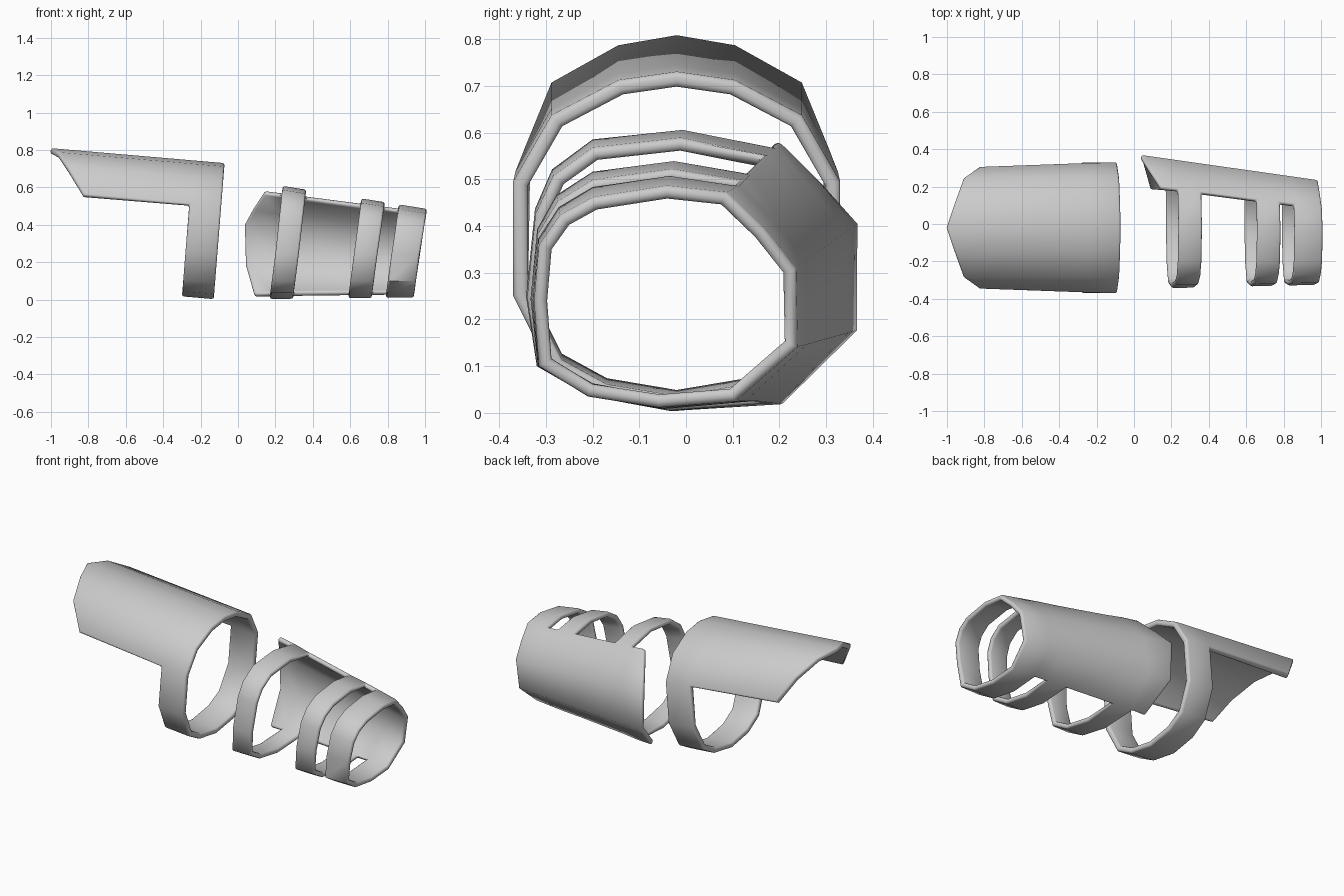
import bpy
from math import radians

if "Cube" in bpy.data.objects:
    bpy.data.objects.remove(bpy.data.objects["Cube"], do_unlink=True)

grey = bpy.data.materials.new("plain_grey")
grey.use_nodes = True
grey.diffuse_color = (0.6, 0.6, 0.6, 1)
grey.node_tree.nodes["Principled BSDF"].inputs["Base Color"].default_value = grey.diffuse_color


def guard(name, rows, cols, point, keep, thickness):
    """Closed loop of rows swept over columns; keep(r, c) chooses the faces."""
    verts = [point(r, c) for r in range(rows) for c in range(cols)]
    faces = []
    for r in range(rows):
        n = (r + 1) % rows
        for c in range(cols - 1):
            if keep(r, c):
                faces.append((r * cols + c, r * cols + c + 1, n * cols + c + 1, n * cols + c))
    used = sorted({i for f in faces for i in f})
    index = {v: i for i, v in enumerate(used)}
    mesh = bpy.data.meshes.new(name)
    mesh.from_pydata([verts[i] for i in used], [], [[index[i] for i in f] for f in faces])
    mesh.materials.append(grey)
    obj = bpy.data.objects.new(name, mesh)
    bpy.context.collection.objects.link(obj)
    solid = obj.modifiers.new("thickness", 'SOLIDIFY')
    solid.thickness, solid.offset, solid.use_even_offset = thickness, -1, True
    bevel = obj.modifiers.new("rounded_rims", 'BEVEL')
    bevel.width, bevel.segments = 0.011, 2
    bevel.limit_method, bevel.angle_limit = 'ANGLE', radians(60)
    bpy.ops.object.select_all(action='DESELECT')
    obj.select_set(True)
    bpy.context.view_layer.objects.active = obj
    bpy.ops.object.convert(target='MESH')
    bpy.ops.object.shade_smooth_by_angle(angle=radians(50))
    return obj


# Upper arm guard: a mirrored half profile, long hood on top, one full band
half = [(0, .73), (.125, .712), (.268, .637), (.35, .495), (.35, .25), (.27, .09), (.16, .03), (0, .003)]
upper = half + [(-y, z) for y, z in half[-2:0:-1]]
hood_start = [-1, -.96, -.91, -.825]


def upper_point(r, c):
    y, z = upper[r]
    side = min(r, len(upper) - r)
    x = (hood_start[min(side, 3)], -.30 + .08 * z, -.13 + .08 * z)[c]
    if c == 0 and side == 3:
        y *= .94
    rise = .086 * (-.13 + .08 * z - x)
    return (x, y - .02, z + rise)


guard("upper_arm_guard", len(upper), 3, upper_point,
      lambda r, c: c == 1 or r < 3 or r >= len(upper) - 3, .032)

# Forearm guard: tapering section, curved plate on the back side, three leaning bands
wide = [(0, .63), (.205, .59), (.29, .49), (.36, .40), (.36, .175), (.2, .013), (-.03, .003),
        (-.21, .037), (-.32, .1), (-.345, .25), (-.325, .45), (-.29, .54), (-.2, .61)]
narrow = [(-.04, .49), (.09, .475), (.17, .395), (.235, .31), (.235, .14), (.1, .025), (-.06, .012),
          (-.21, .035), (-.315, .1), (-.325, .24), (-.315, .36), (-.27, .425), (-.2, .465)]
plate_start = {1: .145, 2: .085, 3: .04, 4: .045, 5: .09}
band_edges = [.17, .295, .59, .715, .79, .94]


def fore_point(r, c):
    (y0, z0), (y1, z1) = wide[r], narrow[r]
    if c == 0:
        x = plate_start.get(r, .1)
    else:
        x = band_edges[c - 1] + .125 * (z0 + z1) / 2
    t = (x - .1) / .88
    return (x, y0 + (y1 - y0) * t, z0 + (z1 - z0) * t)


guard("forearm_guard", len(wide), 7, fore_point,
      lambda r, c: c % 2 == 1 or 1 <= r < 5, .028)
